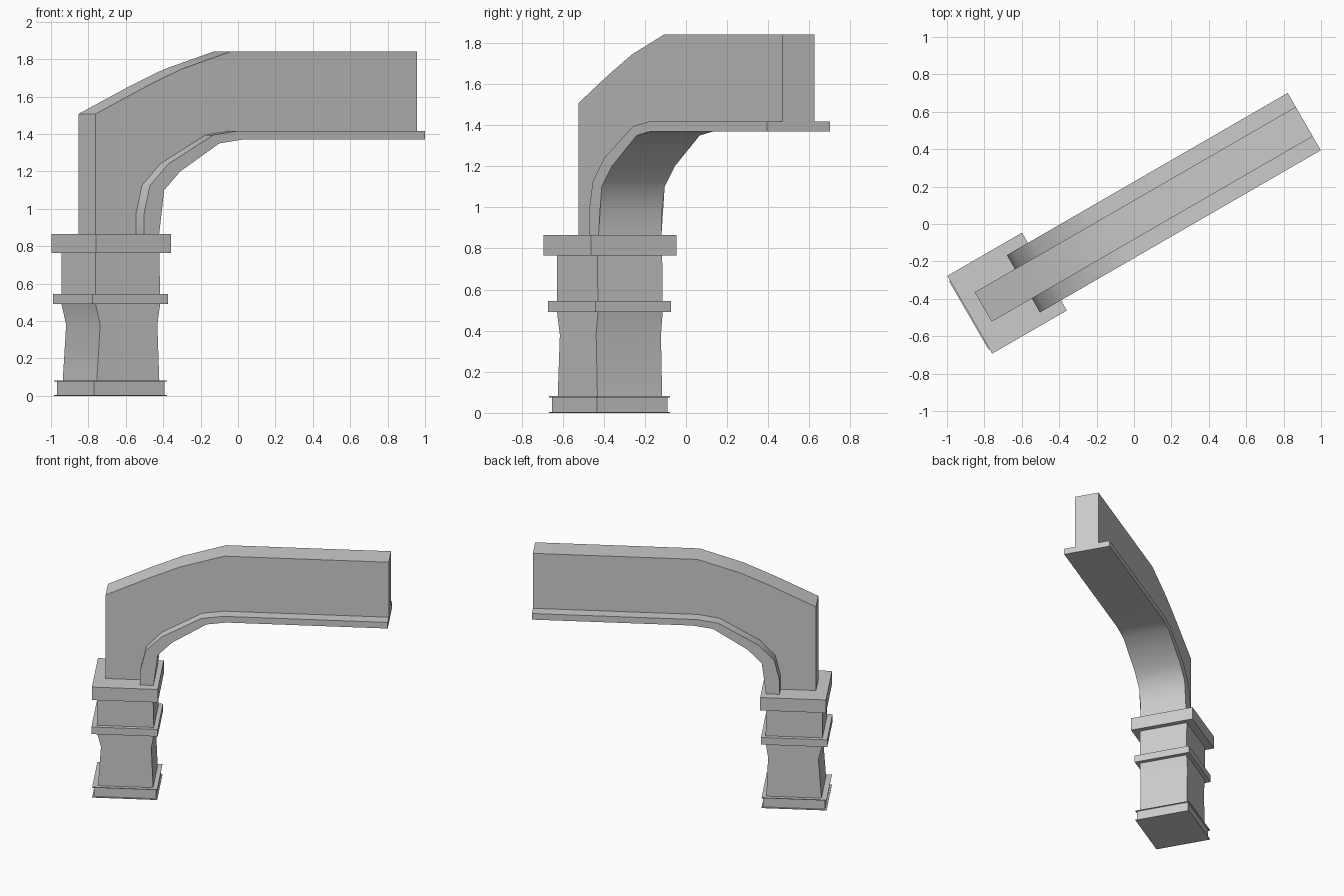
import bpy, bmesh, math
from mathutils import Matrix

if "Cube" in bpy.data.objects:
    bpy.data.objects.remove(bpy.data.objects["Cube"])

# Everything is laid out along a local axis turned 30 degrees in plan
TURN = Matrix.Rotation(math.radians(30), 4, 'Z')
MID = 0.019


def finish(name, bm, smooth=False):
    bmesh.ops.recalc_face_normals(bm, faces=bm.faces)
    bm.transform(TURN)
    me = bpy.data.meshes.new(name)
    bm.to_mesh(me)
    bm.free()
    ob = bpy.data.objects.new(name, me)
    bpy.context.collection.objects.link(ob)
    if smooth:
        bpy.ops.object.select_all(action='DESELECT')
        ob.select_set(True)
        bpy.context.view_layer.objects.active = ob
        bpy.ops.object.shade_smooth_by_angle(angle=math.radians(35))
    return ob


def loft(name, rings, smooth=False):
    """Stack of rectangles: (z, length start, length end, half width)."""
    bm = bmesh.new()
    loops = []
    for z, a, b, h in rings:
        loops.append([bm.verts.new((s, MID + t, z)) for s, t in
                      ((a, -h), (b, -h), (b, h), (a, h))])
    for lo, hi in zip(loops, loops[1:]):
        for i in range(4):
            j = (i + 1) % 4
            bm.faces.new((lo[i], lo[j], hi[j], hi[i]))
    bm.faces.new(loops[0])
    bm.faces.new(loops[-1])
    return finish(name, bm, smooth)


def extrude_profile(name, profile, half, smooth=True):
    """Side profile (length, z) extruded across the width."""
    bm = bmesh.new()
    left = [bm.verts.new((s, MID - half, z)) for s, z in profile]
    right = [bm.verts.new((s, MID + half, z)) for s, z in profile]
    n = len(profile)
    for i in range(n):
        j = (i + 1) % n
        bm.faces.new((left[i], left[j], right[j], right[i]))
    bm.faces.new(left)
    bm.faces.new(right)
    bmesh.ops.triangulate(bm, faces=[f for f in bm.faces if len(f.verts) > 4])
    return finish(name, bm, smooth)


END = 1.062
outer = [(-0.672, 0.865), (-0.672, 0.97), (-0.635, 1.125), (-0.522, 1.24),
         (-0.243, 1.395), (-0.09, 1.417), (END, 1.417)]
inner = [(-0.578, 0.865), (-0.578, 0.965), (-0.547, 1.10), (-0.448, 1.20),
         (-0.206, 1.35), (-0.067, 1.37), (END, 1.37)]
top = [(END, 1.84), (-0.09, 1.84), (-0.398, 1.745), (-0.618, 1.65),
       (-0.92, 1.508), (-0.92, 0.865)]

# Arch wall and the wider trim band under it
extrude_profile("arch_wall", outer + top, 0.091)
extrude_profile("arch_trim", outer + inner[::-1], 0.177)

# Pillar
loft("capital", [(0.765, -1.003, -0.542, 0.24), (0.865, -1.003, -0.542, 0.24)])
loft("upper_shaft", [(0.545, -0.973, -0.575, 0.182), (0.765, -0.973, -0.58, 0.182)])
loft("shaft_ring", [(0.49, -1.009, -0.545, 0.212), (0.545, -1.009, -0.545, 0.212)])
loft("lower_shaft", [(0.08, -0.966, -0.58, 0.182), (0.38, -0.945, -0.592, 0.182),
                     (0.49, -0.973, -0.575, 0.182)], smooth=True)

# Base block with thin lips at top and bottom
loft("base_block", [(0.004, -0.992, -0.557, 0.198), (0.076, -0.992, -0.557, 0.198)])
for name, z in (("base_lower_lip", 0.0), ("base_upper_lip", 0.076)):
    loft(name, [(z, -1.004, -0.549, 0.209), (z + 0.005, -1.004, -0.549, 0.209)])
